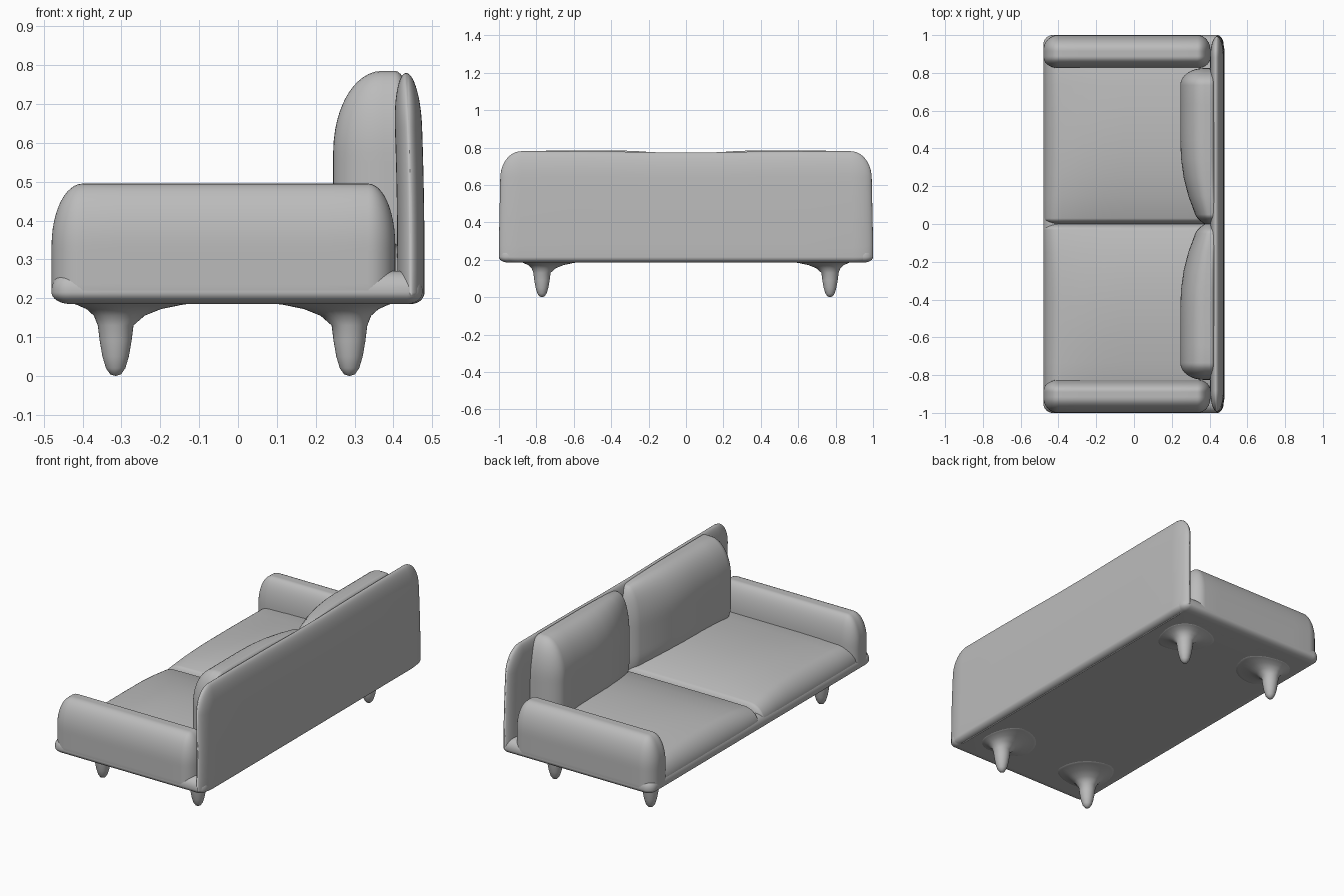
import bpy, bmesh, math
from mathutils import Vector

if "Cube" in bpy.data.objects:
    bpy.data.objects.remove(bpy.data.objects["Cube"])

fabric = bpy.data.materials.new("grey_fabric")
fabric.use_nodes = True
GREY = (0.5, 0.5, 0.5, 1)
fabric.diffuse_color = GREY
fabric.node_tree.nodes["Principled BSDF"].inputs["Base Color"].default_value = GREY


def finish(name, bm):
    bmesh.ops.recalc_face_normals(bm, faces=bm.faces)
    mesh = bpy.data.meshes.new(name)
    bm.to_mesh(mesh)
    bm.free()
    mesh.materials.append(fabric)
    mesh.shade_smooth()
    obj = bpy.data.objects.new(name, mesh)
    bpy.context.collection.objects.link(obj)
    return obj


def soft_block(name, lo, hi, radii, shape=None, flip=False, n=7):
    """Rounded block; radii holds (low side, high side) for each axis."""
    bm = bmesh.new()
    bmesh.ops.create_cube(bm, size=2)
    bmesh.ops.subdivide_edges(bm, edges=bm.edges[:], cuts=3 * n - 1, use_grid_fill=True)
    for v in bm.verts:
        core, off, rad = [], [], []
        for a in range(3):
            t, (r0, r1) = v.co[a], radii[a]
            c0, c1 = lo[a] + r0, hi[a] - r1
            s = min(max(t * 3, -1), 1)
            core.append(c0 + (c1 - c0) * (s + 1) / 2)
            off.append(math.copysign(max(abs(t) * 3 - 1, 0) / 2, t))
            rad.append(r0 if t < 0 else r1)
        off = Vector(off)
        if off.length > 0:
            off *= max(abs(c) for c in off) / off.length
        p = [core[a] + off[a] * rad[a] for a in range(3)]
        if shape:
            p = shape(*p)
        v.co = (p[0], -p[1] if flip else p[1], p[2])
    return finish(name, bm)


def seat_crown(x, y, z):
    # domed seat that sinks slightly to the middle seam
    w = max(0, (z - 0.22) / 0.1)
    dome = math.sin(math.pi * min(max(y / 0.9, 0), 1)) * min(1, max(0, (x + 0.47) / 0.25))
    return x, y, z + w * (0.035 * dome - 0.02 * max(0, 1 - y / 0.2))


def back_pinch(x, y, z):
    # front of the cushion curves back to the middle seam
    k = max(0, 1 - y / 0.45) ** 2.2
    return x + 0.10 * k * (0.45 - x) / 0.2, y, z - 0.03 * k


def back_sag(x, y, z):
    # rear panel leans in a little and dips at the middle
    h = max(0, (z - 0.3) / 0.48)
    return x - 0.012 * h * h, y * (1 - 0.01 * h), z - 0.008 * h * max(0, 1 - abs(y) / 0.5)


# Frame
soft_block("base", (-0.48, -1, 0.185), (0.475, 1, 0.27),
           ((0.05, 0.04), (0.05, 0.05), (0.03, 0.05)))
soft_block("back_panel", (0.41, -1, 0.185), (0.48, 1, 0.78),
           ((0.035, 0.035), (0.11, 0.11), (0.03, 0.14)), back_sag)

# Paired arms and cushions
for side, flip in (("left", False), ("right", True)):
    soft_block("arm_" + side, (-0.48, 0.825, 0.185), (0.405, 1, 0.495),
               ((0.08, 0.07), (0.06, 0.08), (0.035, 0.16)), flip=flip)
    soft_block("seat_cushion_" + side, (-0.475, -0.005, 0.2), (0.43, 0.9, 0.33),
               ((0.09, 0.03), (0.035, 0.05), (0.02, 0.1)), seat_crown, flip)
    soft_block("back_cushion_" + side, (0.245, -0.01, 0.26), (0.455, 0.825, 0.785),
               ((0.125, 0.05), (0.06, 0.09), (0.15, 0.21)), back_pinch, flip)

# Legs: turned tapers that flare into the underside, wider towards the middle
LEG = [(0.001, 0), (0.014, 0.004), (0.025, 0.02), (0.034, 0.05), (0.041, 0.09),
       (0.046, 0.13), (0.056, 0.155), (0.075, 0.172), (0.1, 0.183), (0.13, 0.192)]
SIDES = 32
for end, cx in (("front", -0.315), ("rear", 0.287)):
    for side, cy in (("left", 0.77), ("right", -0.77)):
        bm = bmesh.new()
        rings = []
        for r, z in LEG:
            grow = 1 + 0.8 * max(0, (z - 0.13) / 0.06)
            ring = []
            for i in range(SIDES):
                a = 2 * math.pi * i / SIDES
                dx, dy = r * math.cos(a), r * math.sin(a)
                dx *= grow if dx * cx < 0 else 1
                dy *= grow if dy * cy < 0 else 1
                ring.append(bm.verts.new((cx + dx, cy + dy, z)))
            rings.append(ring)
        for low, high in zip(rings, rings[1:]):
            for i in range(SIDES):
                j = (i + 1) % SIDES
                bm.faces.new((low[i], low[j], high[j], high[i]))
        bm.faces.new(rings[0])
        bm.faces.new(rings[-1])
        finish(f"{end}_leg_{side}", bm)
